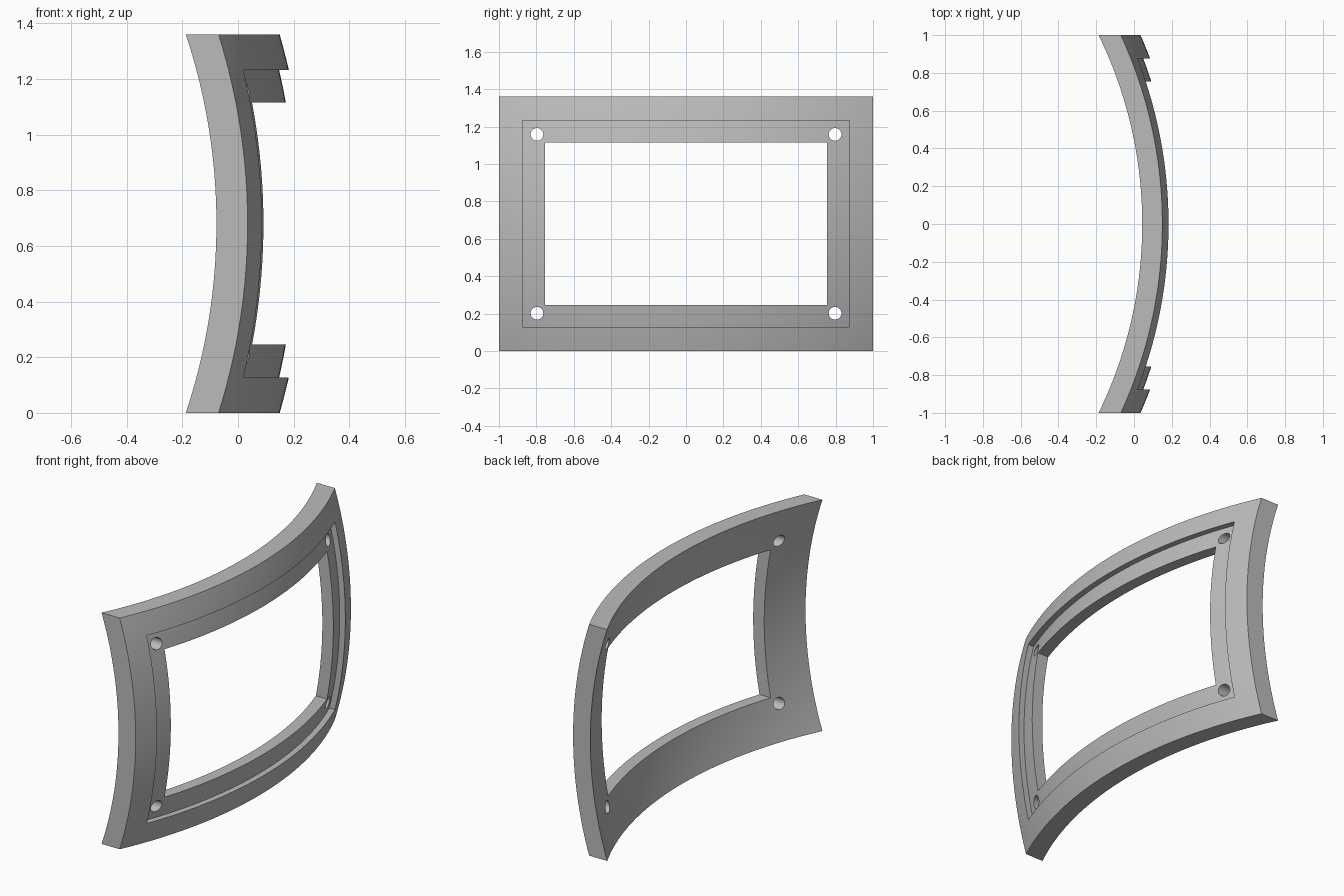
import bpy, bmesh, math
from mathutils import Matrix

if "Cube" in bpy.data.objects:
    bpy.data.objects.remove(bpy.data.objects["Cube"])

CENTER_X, MID_Z = -2.235, 0.68      # common centre of the curved faces
R_BACK, R_REBATE, R_FRONT = 2.378, 2.446, 2.48


def finish(bm, name):
    bmesh.ops.recalc_face_normals(bm, faces=bm.faces)
    mesh = bpy.data.meshes.new(name)
    bm.to_mesh(mesh)
    bm.free()
    obj = bpy.data.objects.new(name, mesh)
    bpy.context.collection.objects.link(obj)
    return obj


def curved_slab(name, half_y, half_z, r_in, r_out):
    """Rectangular piece of a spherical shell with walls along x."""
    bm = bmesh.new()
    bmesh.ops.create_grid(bm, x_segments=48, y_segments=32, size=1)
    inner = list(bm.verts)
    ext = bmesh.ops.extrude_face_region(bm, geom=bm.faces[:], use_keep_orig=True)
    outer = [g for g in ext["geom"] if isinstance(g, bmesh.types.BMVert)]
    for verts, r in ((inner, r_in), (outer, r_out)):
        for v in verts:
            y, z = v.co.x * half_y, v.co.y * half_z
            v.co = (CENTER_X + math.sqrt(r * r - y * y - z * z), y, MID_Z + z)
    return finish(bm, name)


def cut(obj, cutter):
    mod = obj.modifiers.new("cut", 'BOOLEAN')
    mod.operation, mod.solver, mod.object = 'DIFFERENCE', 'EXACT', cutter
    bpy.context.view_layer.objects.active = obj
    bpy.ops.object.modifier_apply(modifier=mod.name)
    bpy.data.objects.remove(cutter)


# Curved outer panel
frame = curved_slab("curved_frame", 1.0, MID_Z, R_BACK, R_FRONT)

# Shallow rebate around the opening
cut(frame, curved_slab("rebate_cutter", 0.875, 0.552, R_REBATE, R_FRONT + 0.1))

# Rectangular window opening
bm = bmesh.new()
bmesh.ops.create_cube(bm, size=1, matrix=Matrix.Translation((0, 0, MID_Z))
                      @ Matrix.Diagonal((2, 1.51, 0.87, 1)))
cut(frame, finish(bm, "window_cutter"))

# Screw holes in the four corners
bm = bmesh.new()
for sy in (-1, 1):
    for sz in (-1, 1):
        place = Matrix.Translation((0, 0.797 * sy, MID_Z + 0.478 * sz))
        bmesh.ops.create_cone(bm, cap_ends=True, segments=32, radius1=0.034,
                              radius2=0.034, depth=2,
                              matrix=place @ Matrix.Rotation(math.pi / 2, 4, 'Y'))
cut(frame, finish(bm, "hole_cutter"))

# Plain grey finish
grey = bpy.data.materials.new("plain_grey")
grey.use_nodes = True
grey.diffuse_color = (0.5, 0.5, 0.5, 1)
grey.node_tree.nodes["Principled BSDF"].inputs["Base Color"].default_value = grey.diffuse_color
frame.data.materials.clear()
frame.data.materials.append(grey)

bpy.ops.object.select_all(action='DESELECT')
frame.select_set(True)
bpy.context.view_layer.objects.active = frame
bpy.ops.object.shade_smooth_by_angle(angle=math.radians(30))
